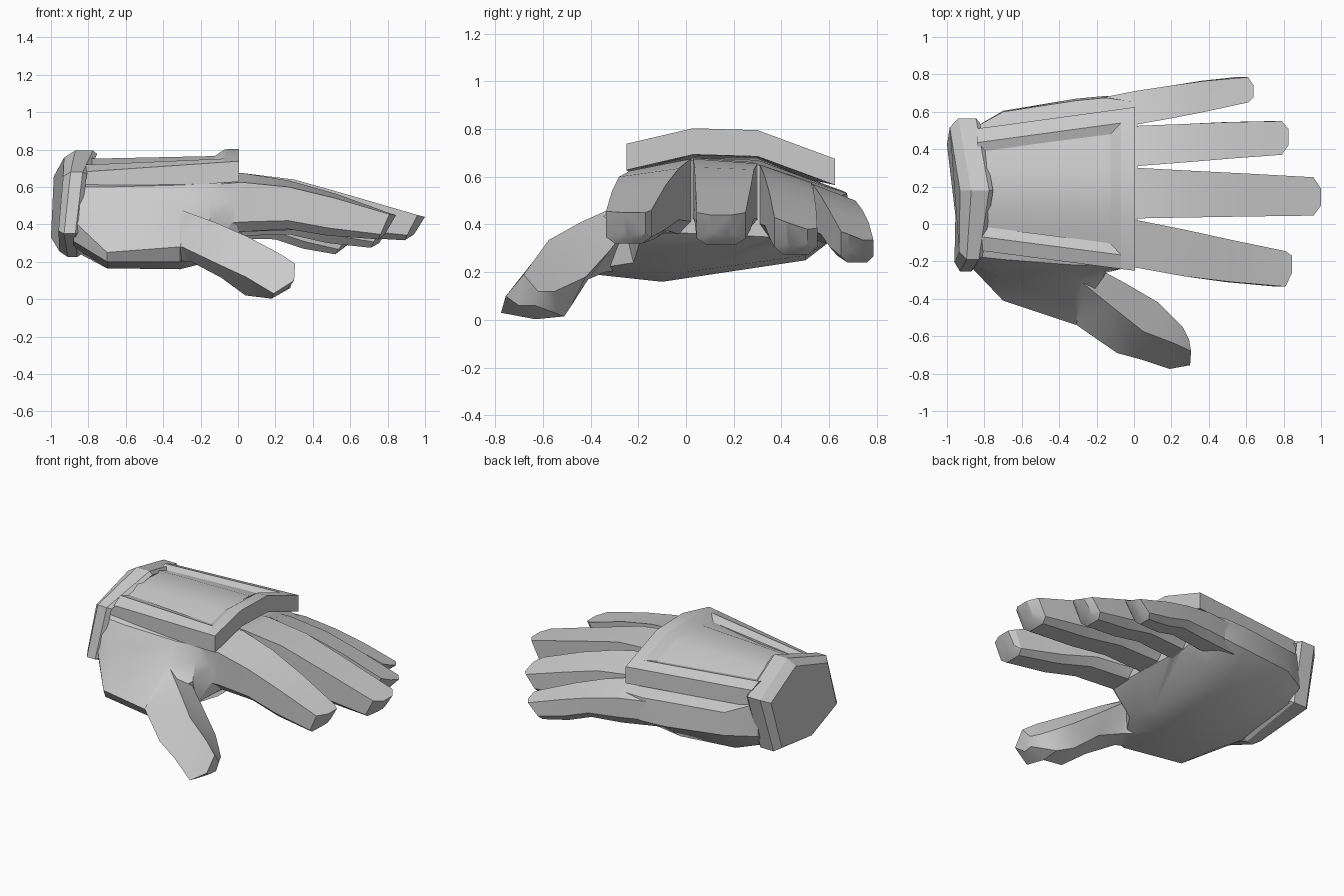
import bpy, bmesh

grey = bpy.data.materials.new("glove_grey")
grey.diffuse_color = (0.6, 0.6, 0.6, 1)


def smooth(ob, angle):
    bpy.ops.object.select_all(action='DESELECT')
    bpy.context.view_layer.objects.active = ob
    ob.select_set(True)
    bpy.ops.object.shade_smooth_by_angle(angle=angle)


def loft(name, sections, angle=0.6):
    """Skin a chain of equal-length closed sections and cap both ends."""
    bm = bmesh.new()
    rings = [[bm.verts.new(p) for p in s] for s in sections]
    n = len(rings[0])
    for a, b in zip(rings, rings[1:]):
        for i in range(n):
            j = (i + 1) % n
            bm.faces.new((a[i], a[j], b[j], b[i]))
    bm.faces.new(rings[0])
    bm.faces.new(rings[-1])
    bmesh.ops.recalc_face_normals(bm, faces=bm.faces)
    me = bpy.data.meshes.new(name)
    bm.to_mesh(me)
    bm.free()
    me.materials.append(grey)
    ob = bpy.data.objects.new(name, me)
    bpy.context.collection.objects.link(ob)
    smooth(ob, angle)
    return ob


def at_x(x, yz):
    return [(x, y, z) for y, z in yz]


# Palm: sections from wrist to knuckles; the near side swells into the thumb base
palm = loft("hand", [
    at_x(-.88, [(-.17, .60), (.05, .68), (.3, .68), (.5, .62), (.5, .40), (.42, .32), (.03, .26), (-.2, .31), (-.22, .42), (-.20, .52)]),
    at_x(-.70, [(-.19, .60), (.03, .68), (.3, .67), (.60, .55), (.605, .40), (.48, .27), (-.10, .165), (-.39, .20), (-.41, .25), (-.30, .44)]),
    at_x(-.31, [(-.22, .61), (.03, .68), (.3, .67), (.66, .54), (.67, .38), (.5, .25), (-.10, .16), (-.47, .20), (-.54, .28), (-.30, .48)]),
    at_x(-.15, [(-.22, .62), (.03, .68), (.3, .66), (.675, .53), (.685, .38), (.5, .27), (0, .20), (-.22, .24), (-.26, .40), (-.235, .52)]),
    at_x(.02, [(-.22, .62), (.03, .67), (.3, .65), (.65, .52), (.66, .40), (.5, .34), (.1, .36), (-.18, .37), (-.22, .43), (-.225, .52)]),
], 0.9)

digits = []


# Fingers: each station is x, y range, top height at both sides, bottom, forward lean of the top
def finger(name, stations):
    secs = []
    for x, y0, y1, t0, t1, b, lean in stations:
        c = 0.2 * (y1 - y0)
        m = b + 0.2 * (t0 - b)
        secs.append([(x, y0, t0), (x, y1, t1), (x - lean * .8, y1, m),
                     (x - lean, y1 - c, b), (x - lean, y0 + c, b), (x - lean * .8, y0, m)])
    digits.append(loft(name, secs, 0.5))


finger("index_finger", [
    (-.17, -.215, .02, .61, .67, .34, 0), (.02, -.235, .02, .625, .675, .36, 0),
    (.27, -.28, -.03, .60, .635, .375, 0), (.52, -.31, -.085, .54, .565, .34, .04),
    (.81, -.335, -.145, .455, .46, .32, .06), (.845, -.26, -.17, .45, .45, .345, .06)])
finger("middle_finger", [
    (-.15, .03, .30, .67, .65, .34, 0), (.02, .03, .30, .675, .655, .36, 0),
    (.30, .035, .285, .64, .63, .37, 0), (.60, .04, .27, .555, .55, .335, .04),
    (.96, .045, .25, .45, .45, .315, .07), (1.0, .10, .19, .44, .44, .345, .06)])
finger("ring_finger", [
    (-.15, .31, .53, .64, .57, .32, 0), (.02, .31, .525, .65, .575, .34, 0),
    (.28, .33, .535, .60, .54, .345, 0), (.52, .35, .545, .53, .47, .30, .04),
    (.79, .37, .55, .43, .385, .275, .08), (.825, .42, .51, .41, .38, .30, .07)])
finger("little_finger", [
    (-.30, .48, .65, .59, .52, .35, 0), (0, .53, .71, .57, .50, .325, 0),
    (.2, .565, .74, .52, .46, .32, 0), (.38, .60, .765, .46, .41, .27, .03),
    (.61, .65, .785, .37, .335, .24, .09), (.64, .68, .74, .36, .335, .27, .08)])

# Thumb: corners run ridge, outer, bottom outer, bottom inner, inner
digits.append(loft("thumb", [
    [(-.45, -.20, .46), (-.50, -.40, .28), (-.50, -.36, .22), (-.42, -.20, .22), (-.35, -.14, .30)],
    [(-.30, -.295, .475), (-.30, -.545, .28), (-.25, -.48, .20), (-.20, -.34, .20), (-.17, -.25, .38)],
    [(-.12, -.44, .41), (-.09, -.69, .18), (-.09, -.56, .115), (-.07, -.41, .17), (-.04, -.32, .29)],
    [(.05, -.575, .335), (.04, -.725, .12), (.04, -.63, .02), (.07, -.48, .06), (.13, -.42, .18)],
    [(.22, -.64, .245), (.19, -.775, .03), (.18, -.63, .003), (.18, -.51, .015), (.26, -.55, .12)],
    [(.305, -.68, .19), (.30, -.755, .10), (.27, -.70, .06), (.28, -.63, .06), (.295, -.62, .12)],
], 0.8))

# Fuse the digits into the hand so it is one clean skin
for d in digits:
    mod = palm.modifiers.new("fuse", 'BOOLEAN')
    mod.operation = 'UNION'
    mod.solver = 'EXACT'
    mod.object = d
    bpy.context.view_layer.objects.active = palm
    bpy.ops.object.modifier_move_to_index(modifier=mod.name, index=0)
    bpy.ops.object.modifier_apply(modifier=mod.name)
    bpy.data.objects.remove(d)
smooth(palm, 0.6)

# Back plate: outline interpolated between wrist end and knuckle end
REAR = [(-.14, .68), (.07, .785), (.30, .785), (.51, .70)]
FRONT = [(-.25, .738), (.03, .803), (.30, .795), (.625, .675)]
X0, X1 = -.84, .005


def top_line(x):
    t = (x - X0) / (X1 - X0)
    return [(a[0] + t * (b[0] - a[0]), a[1] + t * (b[1] - a[1])) for a, b in zip(REAR, FRONT)]


def plate_section(x, drop):
    top = top_line(x)
    low = [(y, z - .11) for y, z in reversed(top)]
    return at_x(x, [(y, z - drop) for y, z in top] + low)


loft("back_plate", [plate_section(X0, .035), plate_section(-.125, .035),
                    plate_section(-.07, 0), plate_section(X1, 0)], 0.45)


# Raised rails along both edges of the plate, with sloped inner walls
def rail(name, edge, inner):
    secs = []
    for x in (X0, -.07):
        top = top_line(x)
        (y0, z0), (y1, z1) = top[edge], top[inner]

        def pt(d, drop):
            f = d / abs(y1 - y0)
            return (x, y0 + f * (y1 - y0), z0 + f * (z1 - z0) - drop)
        secs.append([pt(0, 0), pt(.075, 0), pt(.13, .037), pt(.13, .05), pt(0, .05)])
    loft(name, secs, 0.3)


rail("rail_near", 0, 1)
rail("rail_far", 3, 2)

# Cuff: six-sided band, pointed forward at its top ridge; entries are y, z, cap x, rear x, front x
CUFF = [(.18, .795, -.93, -.87, -.775), (-.19, .68, -.935, -.895, -.83), (-.255, .35, -.96, -.93, -.87),
        (.03, .225, -.955, -.91, -.86), (.46, .31, -1.0, -.965, -.87), (.565, .68, -.985, -.94, -.845)]


def cuff_ring(scale, col, shift=0):
    cy, cz = .16, .48
    return [(row[col] + shift, cy + (row[0] - cy) * scale, cz + (row[1] - cz) * scale) for row in CUFF]


loft("cuff", [cuff_ring(.88, 2), cuff_ring(1, 3), cuff_ring(1, 4),
              cuff_ring(.94, 4, .022), cuff_ring(.8, 4, -.02)], 0.3)
